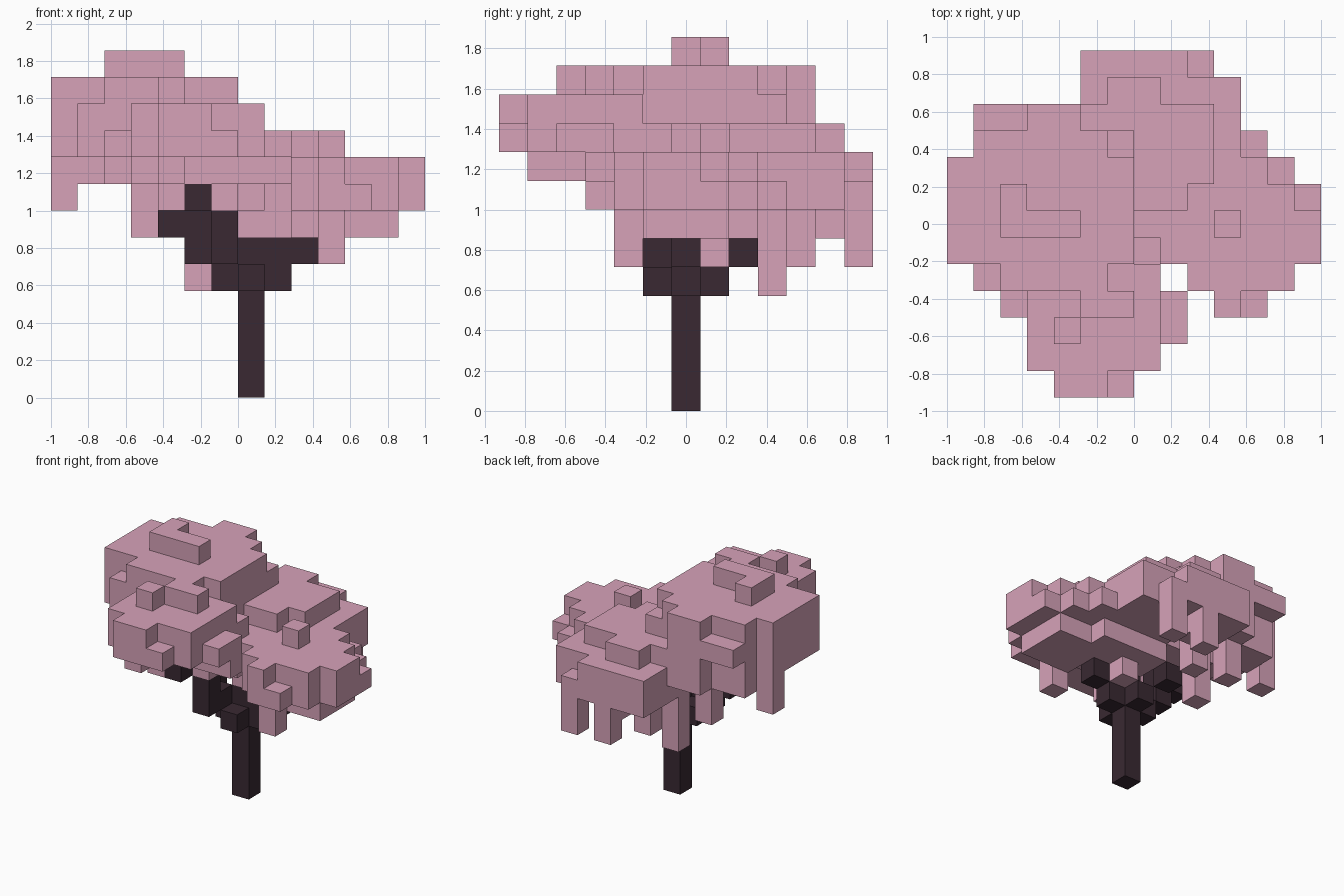
import bpy
import bmesh
from mathutils import Vector

default_cube = bpy.data.objects.get("Cube")
if default_cube:
    bpy.data.objects.remove(default_cube, do_unlink=True)

CELL = 1 / 7


def make_material(name, colour):
    material = bpy.data.materials.new(name)
    material.use_nodes = True
    rgba = (*colour, 1.0)
    material.diffuse_color = rgba
    material.node_tree.nodes["Principled BSDF"].inputs["Base Color"].default_value = rgba
    return material


blossom = make_material("dusty pink blossom", (0.68, 0.365, 0.485))
bark = make_material("dark bark", (0.041, 0.022, 0.032))


def fill(boxes):
    """Cells covered by boxes given as x, y and z spans, both ends included."""
    cells = set()
    for (x0, x1), (y0, y1), (z0, z1) in boxes:
        for x in range(x0, x1 + 1):
            for y in range(y0, y1 + 1):
                for z in range(z0, z1 + 1):
                    cells.add((x, y, z))
    return cells


# Trunk with a cross-shaped fork and crooked branches
trunk = fill([
    ((0, 0), (0, 0), (0, 5)),
    ((-1, 1), (0, 0), (4, 4)),
    ((0, 0), (-1, 1), (4, 4)),
])
branches = fill([
    ((1, 2), (0, 0), (5, 5)),
    ((2, 2), (-1, -1), (7, 7)),
    ((-1, -1), (-1, -1), (5, 5)),
    ((-1, -1), (-2, -2), (5, 6)),
    ((-2, -2), (-3, -3), (7, 7)),
    ((-2, -2), (0, 0), (5, 6)),
    ((-3, -3), (0, 0), (6, 6)),
    ((-1, -1), (2, 2), (5, 5)),
])

# Tall crown on the -x side of the tree
upper_crown = fill([
    ((-5, -3), (0, 0), (12, 12)),
    ((-5, -5), (1, 1), (12, 12)),
    ((-7, -1), (-1, 2), (9, 11)),
    ((-6, -2), (3, 3), (9, 11)),
    ((-1, -1), (3, 3), (9, 10)),
    ((-4, -3), (4, 4), (8, 11)),
    ((-6, -5), (4, 4), (10, 10)),
    ((-5, -2), (-2, -2), (9, 11)),
    ((-6, -6), (-2, -2), (9, 10)),
    ((-6, -6), (2, 3), (8, 8)),
    ((-5, -1), (-1, 3), (8, 8)),
    ((-3, -1), (0, 2), (7, 7)),
])

# Front lobe, one step lower than the crown
front_crown = fill([
    ((-4, 0), (-5, -2), (9, 10)),
    ((-3, -2), (-6, -6), (9, 10)),
    ((-1, -1), (-6, -6), (9, 9)),
    ((-5, -5), (-3, -3), (9, 9)),
    ((1, 1), (-4, -3), (9, 9)),
    ((0, 0), (-1, -1), (8, 9)),
    ((-3, -3), (-4, -4), (11, 11)),
    ((-2, -1), (-3, -3), (11, 11)),
    ((-3, -3), (-5, -4), (8, 8)),
    ((-4, 1), (-3, -3), (8, 8)),
    ((-5, 0), (-2, -2), (8, 8)),
    ((-3, -3), (-3, -2), (7, 7)),
    ((-2, -1), (-2, -2), (7, 7)),
])

# Wide low lobe with a stepped outline
side_crown = fill([
    ((0, 6), (-1, 0), (8, 8)),
    ((0, 6), (0, 0), (7, 7)),
    ((0, 0), (-1, -1), (7, 7)),
    ((2, 6), (-1, -1), (7, 7)),
    ((0, 5), (1, 1), (7, 8)),
    ((0, 4), (2, 2), (7, 8)),
    ((0, 3), (3, 3), (7, 8)),
    ((-2, 3), (4, 5), (7, 8)),
    ((-2, 1), (6, 6), (7, 8)),
    ((2, 5), (-2, -2), (7, 8)),
    ((3, 3), (-3, -3), (7, 8)),
    ((4, 4), (-3, -3), (7, 7)),
    ((6, 6), (1, 1), (7, 7)),
    ((5, 5), (2, 2), (7, 7)),
    ((4, 4), (3, 3), (7, 7)),
    ((3, 5), (-1, 1), (6, 6)),
    ((0, 1), (0, 1), (6, 6)),
    ((0, 3), (1, 2), (6, 6)),
])

# Raised clumps on the low lobe
side_clumps = fill([
    ((3, 3), (0, 0), (9, 9)),
    ((0, 1), (1, 1), (9, 9)),
    ((0, 2), (2, 3), (9, 9)),
    ((-2, 2), (4, 4), (9, 9)),
    ((-1, 0), (5, 5), (9, 9)),
])

# Hanging strands: column position and lowest and highest cell
hanging_leaves = set()
for x, y, low, high in [
    (-7, 2, 7, 8), (2, 6, 5, 7), (0, 6, 5, 6), (0, 5, 6, 6), (-1, 4, 5, 6),
    (-2, 3, 4, 7), (-4, 3, 6, 7), (3, -2, 5, 6), (1, 1, 5, 5),
]:
    hanging_leaves |= fill([((x, x), (y, y), (low, high))])

parts = [
    ("trunk", trunk, bark),
    ("branches", branches, bark),
    ("upper_crown", upper_crown, blossom),
    ("front_crown", front_crown, blossom),
    ("side_crown", side_crown, blossom),
    ("side_clumps", side_clumps, blossom),
    ("hanging_leaves", hanging_leaves, blossom),
]
occupied = set().union(*(cells for _, cells, _ in parts))


def build_part(name, cells, material):
    """Skin the cells with quads wherever they meet open air."""
    bm = bmesh.new()
    for cell in sorted(cells):
        centre = Vector(cell) + Vector((0.5, 0, 0.5))
        for axis in range(3):
            for sign in (-1, 1):
                normal = Vector((0, 0, 0))
                normal[axis] = sign
                beside = tuple(int(c + n) for c, n in zip(cell, normal))
                if beside in occupied:
                    continue
                u = Vector((0, 0, 0))
                u[(axis + 1) % 3] = 0.5
                v = normal.cross(u)
                middle = centre + normal / 2
                corners = (middle - u - v, middle + u - v, middle + u + v, middle - u + v)
                bm.faces.new([bm.verts.new(p * CELL) for p in corners])
    bmesh.ops.remove_doubles(bm, verts=bm.verts, dist=CELL / 100)
    # Merge the flat squares into large clean faces
    bmesh.ops.dissolve_limit(bm, angle_limit=0.01, verts=bm.verts, edges=bm.edges)
    mesh = bpy.data.meshes.new(name)
    bm.to_mesh(mesh)
    bm.free()
    mesh.materials.append(material)
    bpy.context.collection.objects.link(bpy.data.objects.new(name, mesh))


claimed = set()
for part_name, part_cells, part_material in parts:
    build_part(part_name, part_cells - claimed, part_material)
    claimed |= part_cells
